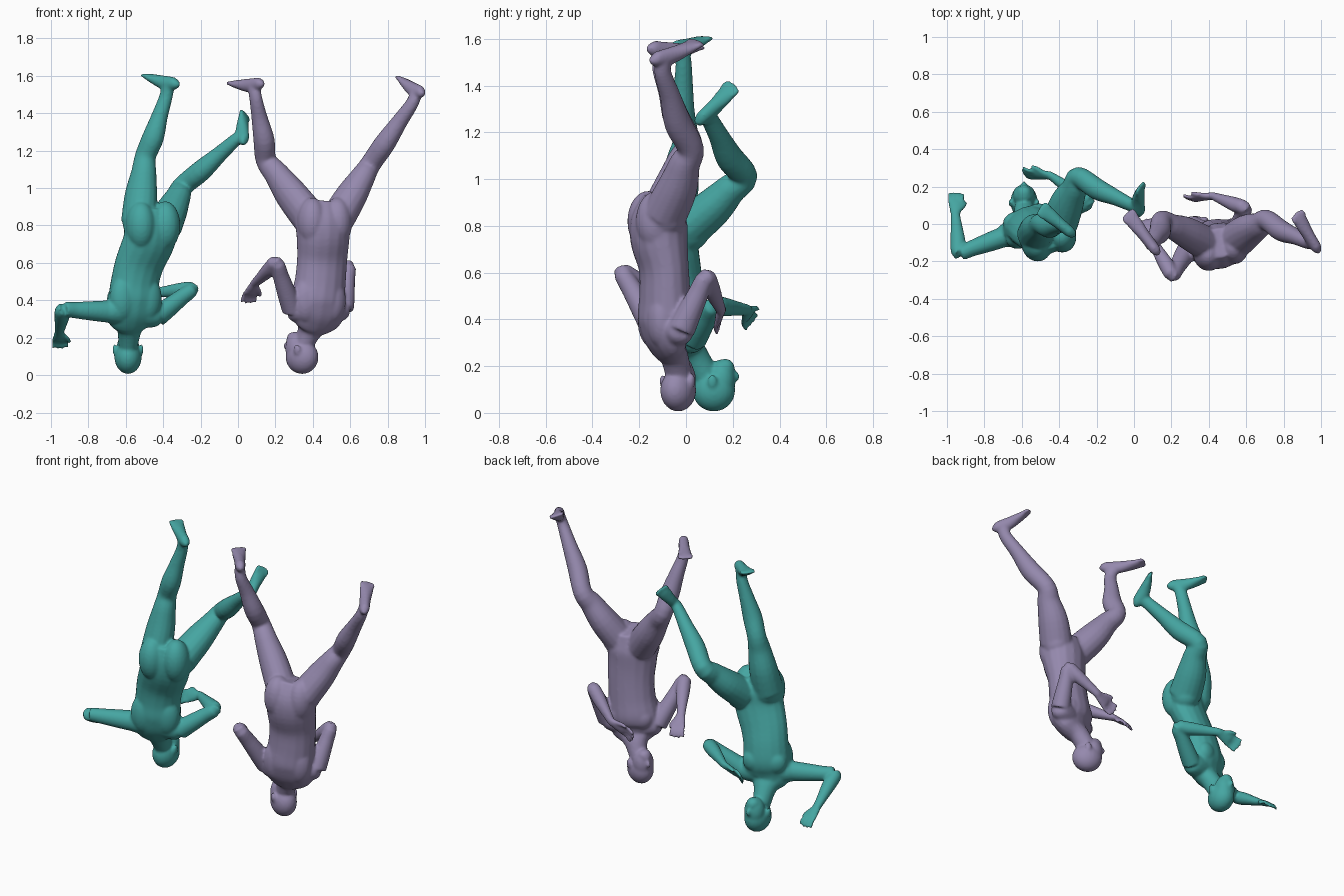
import bpy, bmesh, math
from mathutils import Vector as V, Matrix

if "Cube" in bpy.data.objects:
    bpy.data.objects.remove(bpy.data.objects["Cube"])

N = 16


def loft(bm, rows, side, steps=4):
    """Skin smoothed elliptical rings; a row is (centre, half width, half depth)."""
    data = [list(c) + [a, b] for c, a, b in rows]
    pts = []
    for i in range(len(data) - 1):
        p0, p1, p2, p3 = (data[min(max(i + k, 0), len(data) - 1)] for k in (-1, 0, 1, 2))
        for s in range(steps):
            t = s / steps
            pts.append([0.5 * (2 * b + (c - a) * t + (2 * a - 5 * b + 4 * c - d) * t * t
                               + (3 * b - a - 3 * c + d) * t ** 3)
                        for a, b, c, d in zip(p0, p1, p2, p3)])
    pts.append(data[-1])
    rings = []
    for i, p in enumerate(pts):
        tan = (V(pts[min(i + 1, len(pts) - 1)][:3]) - V(pts[max(i - 1, 0)][:3])).normalized()
        u = V(side) - tan * V(side).dot(tan)
        u.normalize()
        w = tan.cross(u)
        rings.append([bm.verts.new(V(p[:3]) + u * p[3] * math.cos(k * math.tau / N)
                                   + w * p[4] * math.sin(k * math.tau / N)) for k in range(N)])
    for r, q in zip(rings, rings[1:]):
        for k in range(N):
            bm.faces.new((r[k], r[(k + 1) % N], q[(k + 1) % N], q[k]))
    bm.faces.new(rings[0][::-1])
    bm.faces.new(rings[-1])


def blob(bm, c, axes, radii):
    m = Matrix([axes[k] * radii[k] for k in range(3)]).transposed().to_4x4()
    m.translation = c
    bmesh.ops.create_uvsphere(bm, u_segments=20, v_segments=14, radius=1, matrix=m)


def leg(bm, hip, knee, ankle, heel, toe):
    hip, knee, ankle, heel, toe = map(V, (hip, knee, ankle, heel, toe))
    back = ((hip + ankle) / 2 - knee + V((0, -0.06, 0))).normalized()
    fwd = toe - heel
    up = ankle - heel.lerp(toe, 0.25)
    up = (up - fwd * up.dot(fwd) / fwd.length_squared).normalized()
    side = fwd.cross(up).normalized()
    inner = heel.lerp(toe, 0.25) + up * 0.035
    blob(bm, hip, [V(a) for a in ((1, 0, 0), (0, 1, 0), (0, 0, 1))], (.088, .095, .1))
    loft(bm, [(hip, .09, .1), (hip.lerp(knee, .4) - back * .008, .082, .092),
              (hip.lerp(knee, .75), .066, .07), (knee, .055, .058),
              (knee.lerp(ankle, .32) + back * .016, .056, .06),
              (knee.lerp(ankle, .68) + back * .006, .043, .045),
              (ankle, .033, .038), (inner, .03, .038)], side)
    # foot: sole profile from heel to ball
    loft(bm, [(heel.lerp(toe, t) + up * h, w, h) for t, w, h in
              ((.0, .014, .02), (.06, .027, .032), (.25, .031, .04), (.45, .033, .036),
               (.65, .039, .027), (.8, .041, .019), (.86, .036, .013))], side)
    # toes
    for k in range(5):
        c = heel.lerp(toe, .875 - .014 * abs(k - 1.5)) + side * (k - 2) * .017 + up * .014
        blob(bm, c, (side, fwd.normalized(), up), (.010, .027, .012))


def arm(bm, shoulder, elbow, wrist, tip, side):
    shoulder, elbow, wrist, tip, side = map(V, (shoulder, elbow, wrist, tip, side))
    d = (tip - wrist).normalized()
    side = (side - d * side.dot(d)).normalized()
    nor = d.cross(side)
    L = (tip - wrist).length
    loft(bm, [(shoulder, .056, .06), (shoulder.lerp(elbow, .3), .052, .054),
              (shoulder.lerp(elbow, .7), .044, .045), (elbow, .039, .039),
              (elbow.lerp(wrist, .3), .041, .04), (elbow.lerp(wrist, .7), .032, .029),
              (wrist, .026, .021), (wrist + d * L * .1, .028, .019)], side)
    # palm
    loft(bm, [(wrist, .025, .019), (wrist + d * L * .25, .035, .018),
              (wrist + d * L * .52, .04, .015), (wrist + d * L * .58, .034, .009)], side)
    # fingers and thumb
    for k in range(4):
        f = k - 1.5
        a = wrist + d * L * .48 + side * f * .02
        b = wrist + d * L * (1 - .05 * abs(f)) + side * f * .025 + nor * .012
        loft(bm, [(a, .0115, .0115), (a.lerp(b, .5) - nor * .008, .0105, .0105),
                  (b, .009, .009), (b + d * .005, .003, .003)], side)
    a = wrist + d * L * .2 + side * .02
    b = wrist + d * L * .62 + side * .052 + nor * .015
    loft(bm, [(a, .015, .013), (a.lerp(b, .6) + side * .008, .012, .011), (b, .009, .008)], nor)


def head(bm, c, face):
    f, u = V(face).normalized(), V((0, 0, -1))
    s = f.cross(u)
    c = V(c)
    ax = (s, f, u)
    blob(bm, c - f * .003, ax, (.073, .092, .09))                   # skull
    blob(bm, c + f * .03 - u * .045, ax, (.062, .06, .088))         # face
    blob(bm, c + f * .045 - u * .1, ax, (.04, .04, .036))           # jaw
    blob(bm, c + f * .087 - u * .06, ax, (.013, .022, .024))        # nose
    blob(bm, c + f * .074 - u * .095, ax, (.024, .014, .016))       # lips
    for k in (-1, 1):
        blob(bm, c + s * k * .072 - f * .01 - u * .04, ax, (.011, .02, .03))     # ears


def torso(bm, rows, twist):
    s = V((math.cos(twist), math.sin(twist), 0))
    f, z = V((-s.y, s.x, 0)), V((0, 0, 1))
    loft(bm, [((x, y, h), a, b) for x, y, h, a, b in rows], s)
    seat, chest = V(rows[1][:3]), V(rows[5][:3])
    for k in (-1, 1):
        blob(bm, seat + s * k * .07 - f * .03 - z * .01, (s, f, z), (.08, .09, .13))   # buttocks
        blob(bm, chest + s * k * .06 + f * .05, (s, f, z), (.07, .05, .07))    # chest muscles
        blob(bm, chest + s * k * .07 - f * .04, (s, f, z), (.075, .06, .12))   # shoulder blades


def figure(name, colour, rows, twist, head_at, face, legs, arms):
    bm = bmesh.new()
    torso(bm, rows, twist)
    head(bm, head_at, face)
    for l in legs:
        leg(bm, *l)
    for a in arms:
        chest = V(rows[6][:3])
        sh = V(a[0])
        loft(bm, [(chest.lerp(sh, .3), .075, .075), (chest.lerp(sh, .7), .07, .07), (sh, .058, .06),
                  (sh + (sh - chest) * .12, .04, .04)], (0, 0, 1))               # shoulder
        arm(bm, *a)
    bmesh.ops.recalc_face_normals(bm, faces=bm.faces)
    me = bpy.data.meshes.new(name)
    bm.to_mesh(me)
    bm.free()
    ob = bpy.data.objects.new(name, me)
    bpy.context.collection.objects.link(ob)
    mat = bpy.data.materials.new(name + "_colour")
    mat.diffuse_color = colour
    mat.use_nodes = True
    mat.node_tree.nodes["Principled BSDF"].inputs["Base Color"].default_value = mat.diffuse_color
    me.materials.append(mat)
    # fuse the parts into one smooth skin
    r = ob.modifiers.new("fuse", 'REMESH')
    r.mode, r.voxel_size, r.use_smooth_shade = 'VOXEL', .0075, True
    m = ob.modifiers.new("soften", 'SMOOTH')
    m.factor, m.iterations = .5, 9


# left figure: one leg straight, one knee bent
figure("teal_figure", (.06, .38, .36, 1),
       [(-.46, -.06, .89, .10, .075), (-.465, -.06, .81, .147, .098), (-.475, -.055, .72, .146, .1),
        (-.525, -.03, .60, .138, .09), (-.55, -.015, .50, .134, .097), (-.56, -.01, .41, .14, .105),
        (-.567, -.01, .34, .15, .09), (-.575, .005, .285, .125, .07), (-.58, .035, .245, .07, .06),
        (-.588, .085, .16, .052, .058)],
       math.radians(20), (-.588, .122, .096), (0, 1, 0),
       [((-.53, -.065, .82), (-.495, .0, 1.17), (-.385, -.01, 1.49), (-.32, -.06, 1.592), (-.51, .095, 1.618)),
        ((-.395, .01, .79), (-.295, .25, 1.01), (-.01, .10, 1.26), (.06, .04, 1.26), (.045, .21, 1.415))],
       [((-.70, -.07, .34), (-.935, -.155, .35), (-.955, .05, .23), (-.95, .175, .155), (1, 0, 0)),
        ((-.43, .03, .315), (-.245, .12, .46), (-.45, .26, .44), (-.60, .27, .39), (.2, .5, .8))])

# right figure: legs spread wide, hands before the chest
figure("lavender_figure", (.30, .25, .42, 1),
       [(.46, -.10, .92, .10, .08), (.455, -.115, .83, .15, .118), (.455, -.115, .74, .145, .122),
        (.45, -.095, .62, .138, .105), (.44, -.09, .50, .14, .108), (.425, -.09, .40, .15, .115),
        (.42, -.09, .335, .155, .095), (.405, -.075, .28, .13, .072), (.385, -.05, .24, .07, .06),
        (.35, -.03, .16, .052, .058)],
       math.radians(15), (.34, -.032, .096), (-.87, .45, 0),
       [((.375, -.10, .85), (.15, .015, 1.15), (.095, -.11, 1.48), (.125, -.155, 1.595), (-.05, .075, 1.572)),
        ((.54, -.09, .85), (.71, .02, 1.13), (.935, -.10, 1.46), (1.0, -.145, 1.54), (.865, .07, 1.603))],
       [((.29, -.13, .35), (.205, -.272, .60), (.09, -.08, .49), (.05, .03, .395), (1, .3, 0)),
        ((.565, -.02, .355), (.59, .085, .58), (.42, .15, .44), (.27, .13, .37), (0, .3, 1))])
